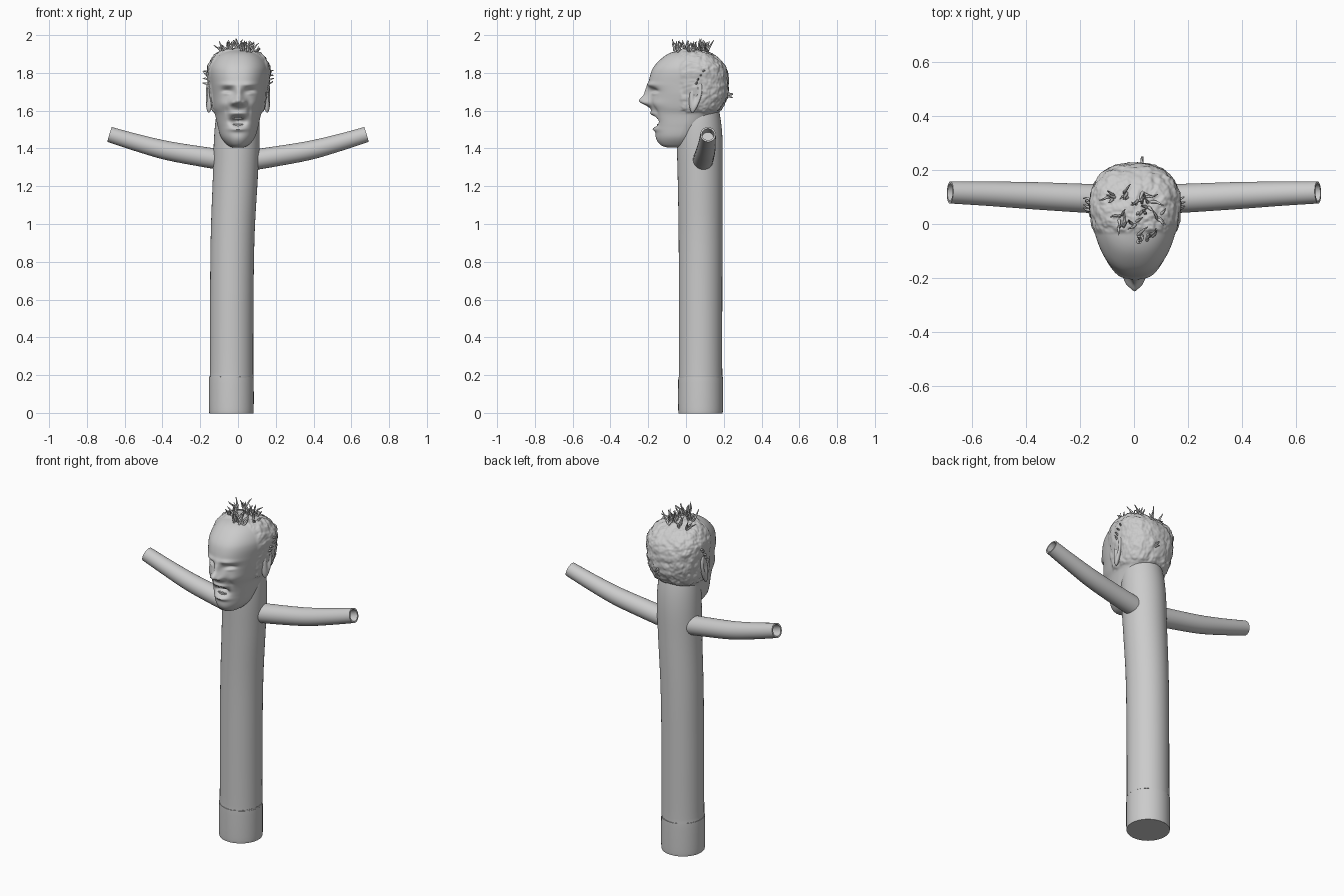
import bpy, bmesh, math, random
from mathutils import Vector, noise

if "Cube" in bpy.data.objects:
    bpy.data.objects.remove(bpy.data.objects["Cube"])

random.seed(4)


def finish(name, bm, angle=45):
    bmesh.ops.recalc_face_normals(bm, faces=bm.faces)
    me = bpy.data.meshes.new(name)
    bm.to_mesh(me)
    bm.free()
    ob = bpy.data.objects.new(name, me)
    bpy.context.collection.objects.link(ob)
    bpy.ops.object.select_all(action='DESELECT')
    ob.select_set(True)
    bpy.context.view_layer.objects.active = ob
    bpy.ops.object.shade_smooth_by_angle(angle=math.radians(angle))
    return ob


def loft(name, rings, angle=45):
    bm = bmesh.new()
    rows = [[bm.verts.new(p) for p in r] for r in rings]
    n = len(rows[0])
    for a, b in zip(rows, rows[1:]):
        for i in range(n):
            j = (i + 1) % n
            bm.faces.new((a[i], a[j], b[j], b[i]))
    bm.faces.new(rows[0])
    bm.faces.new(rows[-1])
    return finish(name, bm, angle)


def sample(keys, t):
    """Smooth interpolation through keys of tuples; t runs 0..len-1."""
    i = min(int(t), len(keys) - 2)
    f = t - i
    p0, p1, p2, p3 = (keys[min(max(i + k, 0), len(keys) - 1)] for k in (-1, 0, 1, 2))
    return [0.5 * (2 * b + (c - a) * f + (2 * a - 5 * b + 4 * c - d) * f * f
                   + (3 * b - a - 3 * c + d) * f ** 3) for a, b, c, d in zip(p0, p1, p2, p3)]


def tube(name, keys, steps, hollow=False, sides=40):
    n = len(keys) - 1
    pts = [sample(keys, n * i / steps) for i in range(steps + 1)]
    rings = []
    for i, p in enumerate(pts):
        c = Vector(p[:3])
        t = (Vector(pts[min(i + 1, steps)][:3]) - Vector(pts[max(i - 1, 0)][:3])).normalized()
        u = Vector((0, 1, 0)).cross(t).normalized()
        v = t.cross(u)
        angs = [2 * math.pi * k / sides for k in range(sides)]
        def ring(r, off=0.0):
            return [c + t * off + (u * math.cos(a) + v * math.sin(a)) * r for a in angs]
        rings.append(ring(p[3]))
    if hollow:
        rings += [ring(p[3] * 0.78), ring(p[3] * 0.74, -0.06)]
    return loft(name, rings)


# body tube, with a slight cuff at the base
tube("body", [(-.035, .077, 0, .113), (-.035, .077, .012, .118), (-.035, .077, .18, .118),
              (-.034, .077, .215, .115), (-.033, .077, .6, .115), (-.028, .077, .95, .116),
              (-.014, .075, 1.25, .119), (-.006, .072, 1.45, .121), (-.002, .066, 1.58, .112),
              (0, .06, 1.68, .09)], 54, sides=64)

# arms
for s, side in ((1, "right"), (-1, "left")):
    tube(side + "_arm", [(.05 * s, .09, 1.335, .055), (.2 * s, .096, 1.358, .053),
                         (.38 * s, .105, 1.39, .050), (.54 * s, .112, 1.432, .045),
                         (.68 * s, .117, 1.474, .041)], 28, True)

# head sections: height, face y, back y, half width
head_keys = [(1.405, -.10, -.02, .03), (1.42, -.135, .02, .058), (1.46, -.155, .05, .09),
             (1.52, -.165, .10, .108), (1.58, -.178, .155, .122), (1.62, -.185, .188, .138),
             (1.68, -.19, .214, .150), (1.74, -.197, .220, .157), (1.80, -.186, .214, .164),
             (1.84, -.165, .198, .158), (1.88, -.125, .160, .134), (1.905, -.085, .115, .100),
             (1.92, -.035, .065, .056), (1.925, .005, .025, .012)]

# face relief: x, z, x size, z size, push forward (mirrored when x > 0)
relief = [(0, 1.65, .030, .026, .056), (0, 1.695, .020, .035, .026),
          (.030, 1.642, .014, .014, .020), (0, 1.545, .040, .021, -.055),
          (0, 1.585, .045, .011, .012), (0, 1.502, .042, .011, .016),
          (0, 1.45, .045, .025, .006), (.060, 1.703, .030, .018, -.024),
          (.062, 1.692, .022, .009, .013), (.055, 1.738, .042, .012, .010),
          (.082, 1.637, .028, .025, .010), (.060, 1.595, .012, .028, -.008)]


def push(x, z):
    d = 0
    for cx, cz, sx, sz, a in relief:
        for c in {cx, -cx}:
            d += a * math.exp(-((x - c) / sx) ** 2 - ((z - cz) / sz) ** 2)
    return d


def smooth(t):
    t = min(max(t, 0), 1)
    return t * t * (3 - 2 * t)


rings = []
centre = Vector((0, .04, 1.70))
for i in range(131):
    z, yf, yb, hw = sample(head_keys, (len(head_keys) - 1) * i / 130)
    yc = yf * .4 + yb * .6
    ring = []
    for k in range(220):
        a = 2 * math.pi * k / 220
        c, s = math.cos(a), math.sin(a)
        e = 2 / 2.5
        sy = math.copysign(abs(s) ** e, s)
        x = hw * math.copysign(abs(c) ** e, c) * (1 - .17 * max(0, -sy))
        y = yc + sy * (yb - yc if s > 0 else yc - yf)
        y -= push(x, z) * smooth(-s * 2.2)
        p = Vector((x, y, z))
        # tufted hair texture on the back and crown
        w = smooth((y + .04) / .03) * smooth((z - 1.58) / .03)
        if w > 0:
            out = (p - centre).normalized()
            p += out * w * (.006 + .007 * noise.noise(p * 32) + .004 * noise.noise(p * 75))
        ring.append(p + Vector((.004, 0, 0)) * smooth((z - 1.6) / .1))
    rings.append(ring)
loft("head", rings, 70)

# upper and lower teeth
bm = bmesh.new()
for row, zz in ((6, 1.563), (5, 1.522)):
    for k in range(row):
        x = (k - (row - 1) / 2) * .011
        cube = bmesh.ops.create_cube(bm, size=1)["verts"]
        bmesh.ops.scale(bm, vec=(.010, .014, .015), verts=cube)
        bmesh.ops.translate(bm, vec=(x, -.146 + 9 * x * x, zz), verts=cube)
finish("teeth", bm, 30)

# ears: flattened ovals with a hollow outer face
for s, side in ((1, "right"), (-1, "left")):
    bm = bmesh.new()
    bmesh.ops.create_uvsphere(bm, u_segments=40, v_segments=28, radius=1)
    for v in bm.verts:
        x, y, z = v.co
        r = math.hypot(y - .1, z - .1)
        if x > 0:
            x -= .9 * math.exp(-(r / .5) ** 2)
        y *= .8 + .2 * z
        v.co = (s * (.154 + .020 * x + .010 * y), .048 + .040 * y + .014 * z, 1.675 + .085 * z)
    finish(side + "_ear", bm, 60)

# loose strands of hair
cu = bpy.data.curves.new("hair_strands", 'CURVE')
cu.dimensions = '3D'
cu.bevel_depth = .006
cu.bevel_resolution = 1
cu.use_fill_caps = True


def strand(p, d, length, spread):
    sp = cu.splines.new('POLY')
    sp.points.add(4)
    p, d = Vector(p), Vector(d).normalized()
    for k in range(5):
        sp.points[k].co = (*p, 1)
        sp.points[k].radius = (1, 1, .85, .6, .25)[k]
        d = (d + Vector([random.uniform(-spread, spread) for _ in range(3)])).normalized()
        p = p + d * length / 4


tufts = [(-.07, .10), (-.05, .03), (-.05, -.01), (.0, .0), (.02, -.05), (.055, -.05), (.03, .04),
         (.035, .11), (.05, .07), (.09, .02), (-.03, .11), (.02, .08)]
for x, y in tufts:
    base = Vector((x, y, 1.917 - 2.2 * x * x - 1.5 * max(0, y - .06) ** 2))
    for k in range(4):
        o = Vector((random.uniform(-.012, .012), random.uniform(-.012, .012), 0))
        lean = (x * 5 + random.uniform(-.6, .6), random.uniform(-.6, .6), 1)
        strand(base + o, lean, random.uniform(.045, .075), .35)
for s in (1, -1):
    for k in range(4):
        strand((.158 * s, .05 + .012 * k, 1.74 + .022 * k), (s, .3, .5), .034, .35)
for k in range(3):
    strand((.03, .215, 1.675 + .008 * k), (0, 1, 0), .035, .2)
strands = bpy.data.objects.new("hair_strands", cu)
bpy.context.collection.objects.link(strands)
